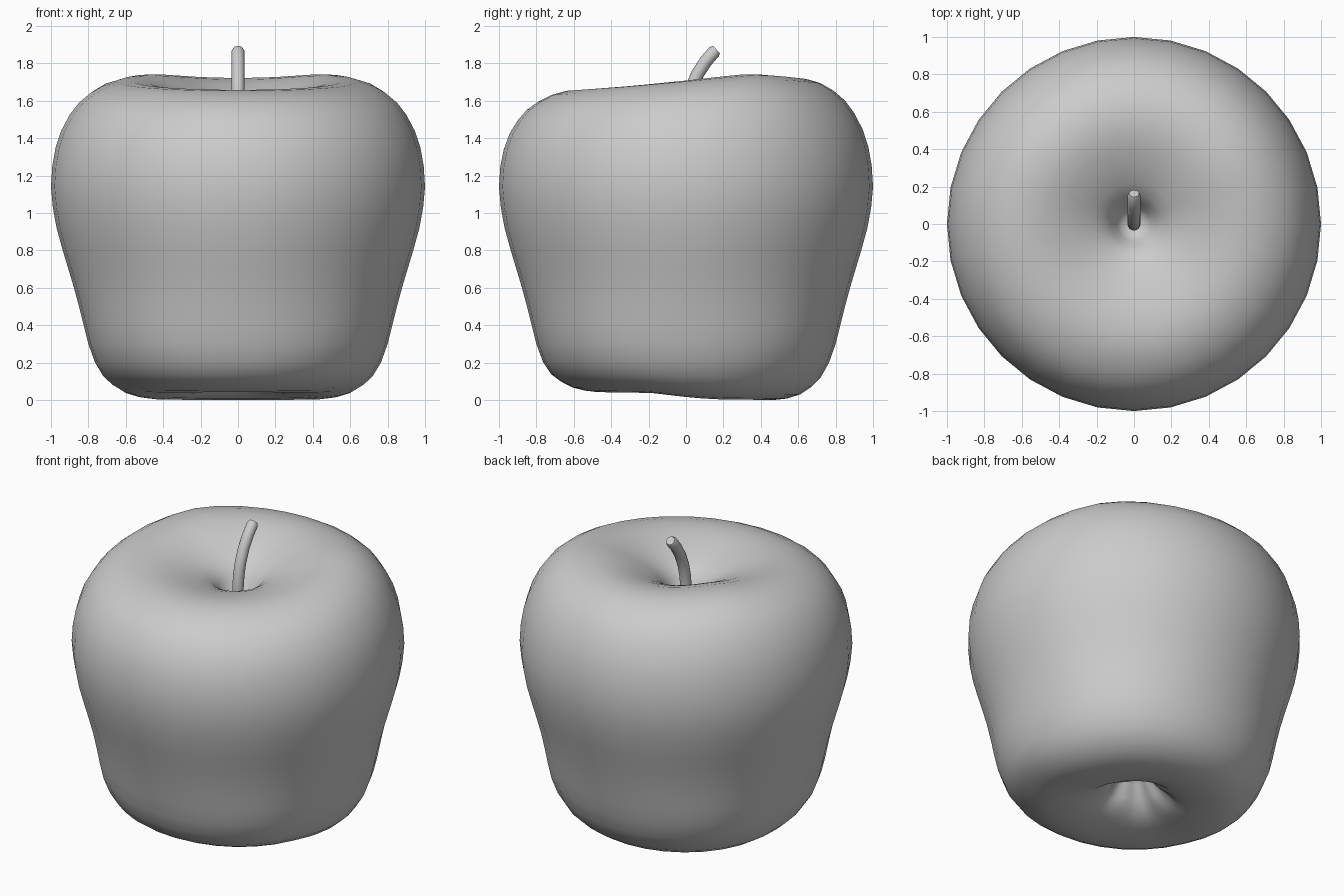
import bpy, bmesh, math
from mathutils import Vector

if "Cube" in bpy.data.objects:
    bpy.data.objects.remove(bpy.data.objects["Cube"])

SEGS = 32


def interp(table, t):
    """Smooth interpolation through (t, value) pairs."""
    for (a, va), (b, vb) in zip(table, table[1:]):
        if t <= b:
            k = max(0.0, (t - a) / (b - a))
            return va + (vb - va) * k
    return table[-1][1]


def loft(name, rings, cap_start, cap_end):
    """Skin a list of closed point rings; optional end caps."""
    bm = bmesh.new()
    loops = [[bm.verts.new(p) for p in ring] for ring in rings]
    n = len(loops[0])
    for lo, hi in zip(loops, loops[1:]):
        for i in range(n):
            j = (i + 1) % n
            bm.faces.new((lo[i], lo[j], hi[j], hi[i]))
    if cap_start:
        bm.faces.new(loops[0][::-1])
    if cap_end:
        bm.faces.new(loops[-1])
    bmesh.ops.recalc_face_normals(bm, faces=bm.faces)
    mesh = bpy.data.meshes.new(name)
    bm.to_mesh(mesh)
    bm.free()
    obj = bpy.data.objects.new(name, mesh)
    bpy.context.collection.objects.link(obj)
    return obj


def smooth(obj, angle):
    bpy.ops.object.select_all(action='DESELECT')
    obj.select_set(True)
    bpy.context.view_layer.objects.active = obj
    bpy.ops.object.shade_smooth_by_angle(angle=math.radians(angle))


# Apple body: (radius, height, weight of the uneven rim), bottom hollow to top well
profile = [
    (0.02, 0.27, 0), (0.06, 0.26, 0), (0.10, 0.21, 0.1), (0.15, 0.13, 0.3),
    (0.20, 0.075, 0.6), (0.27, 0.03, 0.9), (0.36, 0.008, 1), (0.47, 0.0, 1),
    (0.54, 0.008, 1), (0.61, 0.03, 0.9), (0.67, 0.07, 0.7), (0.72, 0.12, 0.4),
    (0.765, 0.20, 0.1), (0.80, 0.30, 0), (0.825, 0.40, 0), (0.85, 0.50, 0),
    (0.88, 0.61, 0), (0.91, 0.71, 0), (0.94, 0.81, 0), (0.97, 0.92, 0),
    (0.99, 1.03, 0), (1.0, 1.14, 0), (0.993, 1.25, 0.1), (0.975, 1.35, 0.25),
    (0.945, 1.44, 0.4), (0.90, 1.525, 0.6), (0.85, 1.59, 0.75),
    (0.79, 1.64, 0.9), (0.72, 1.68, 1), (0.64, 1.703, 1), (0.56, 1.708, 1),
    (0.48, 1.70, 0.95), (0.39, 1.675, 0.85), (0.30, 1.64, 0.65),
    (0.22, 1.60, 0.45), (0.16, 1.56, 0.25), (0.12, 1.51, 0.1),
    (0.09, 1.45, 0), (0.06, 1.41, 0), (0.02, 1.40, 0),
]
# Rim height offsets from front (-1) to back (1)
top_rim = [(-1, -0.05), (-0.5, -0.028), (0, 0.0), (0.35, 0.022),
           (0.6, 0.036), (0.8, 0.028), (1, 0.014)]
bottom_rim = [(-1, 0.042), (-0.4, 0.038), (0, 0.016), (0.3, 0.004), (1, 0)]

rings = []
for r, z, w in profile:
    table = bottom_rim if z < 0.7 else top_rim
    square = 0.025 * math.exp(-((z - 0.3) / 0.25) ** 2) if r > 0.5 else 0
    ring = []
    for i in range(SEGS):
        a = 2 * math.pi * i / SEGS
        rr = r * (1 + square * (1 - math.cos(4 * a)) / 2)
        if z < 0.3 and r < 0.22:
            rr *= 1 + 0.1 * math.cos(5 * a)  # puckered blossom end
        ring.append((rr * math.cos(a), rr * math.sin(a),
                     z + w * interp(table, math.sin(a))))
    rings.append(ring)
smooth(loft("apple_body", rings, True, True), 80)

# Stem: round tube bending toward the back
path = [Vector((0, y, z)) for y, z in (
    (0, 1.38), (0, 1.50), (0.008, 1.58), (0.027, 1.66), (0.06, 1.74),
    (0.105, 1.81), (0.15, 1.862), (0.163, 1.874))]
side = Vector((1, 0, 0))
stem = []
for k, p in enumerate(path):
    tangent = (path[min(k + 1, len(path) - 1)] - path[max(k - 1, 0)]).normalized()
    up = tangent.cross(side)
    rad = 0.027 if k == len(path) - 1 else 0.035
    stem.append([p + rad * (math.cos(t) * side + math.sin(t) * up)
                 for t in (2 * math.pi * i / 16 for i in range(16))])
smooth(loft("stem", stem, True, True), 50)
